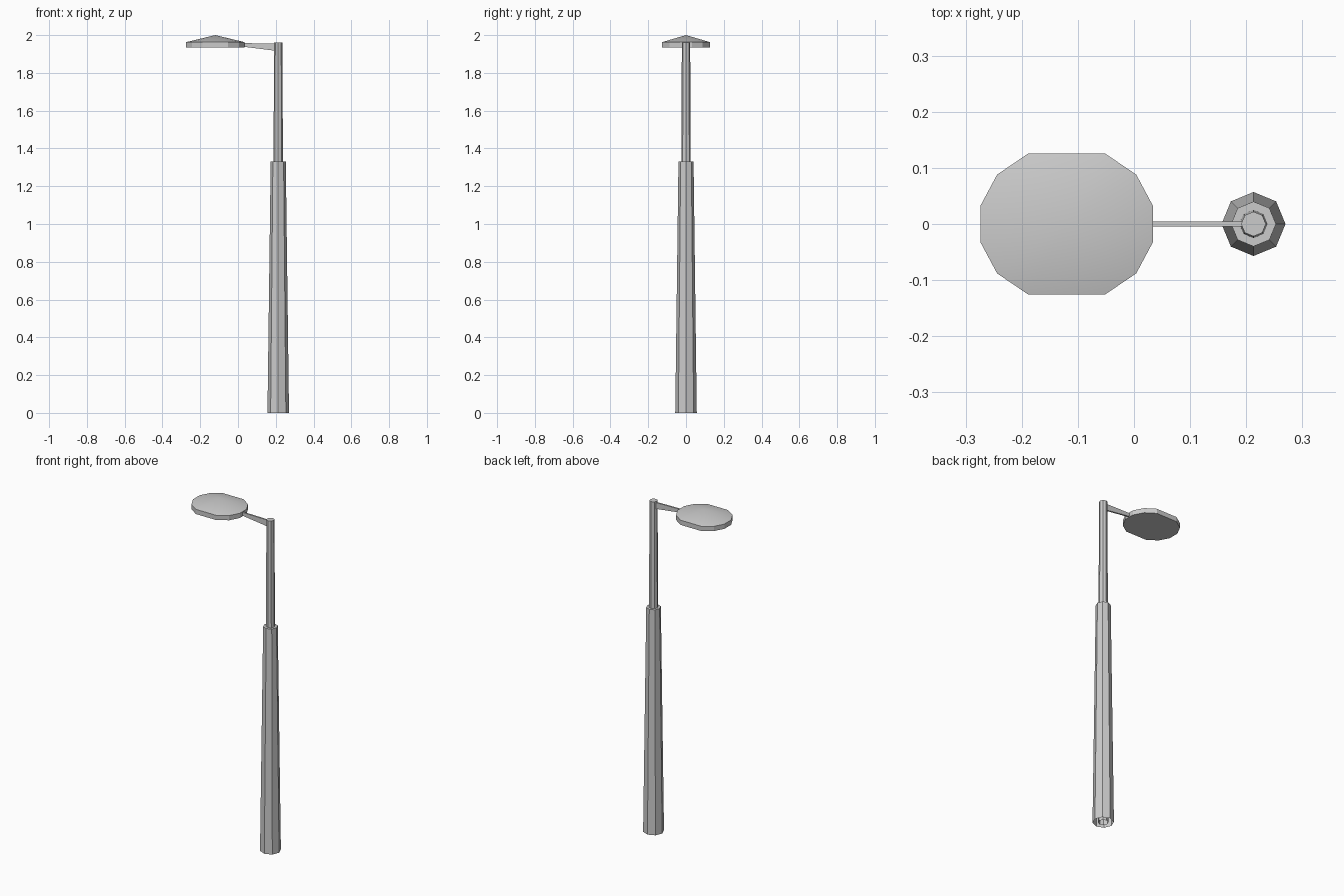
import bpy
import bmesh
import math

if "Cube" in bpy.data.objects:
    bpy.data.objects.remove(bpy.data.objects["Cube"])

grey = bpy.data.materials.new("light grey metal")
grey.diffuse_color = (0.6, 0.6, 0.6, 1)
grey.use_nodes = True
grey.node_tree.nodes["Principled BSDF"].inputs["Base Color"].default_value = grey.diffuse_color

POLE_X = 0.213
LAMP_X = -0.12


def make(name, bm):
    bmesh.ops.remove_doubles(bm, verts=bm.verts, dist=1e-5)
    bmesh.ops.recalc_face_normals(bm, faces=bm.faces)
    mesh = bpy.data.meshes.new(name)
    bm.to_mesh(mesh)
    bm.free()
    mesh.materials.append(grey)
    obj = bpy.data.objects.new(name, mesh)
    bpy.context.collection.objects.link(obj)
    return obj


def bridge(bm, a, b):
    n = len(a)
    for i in range(n):
        j = (i + 1) % n
        bm.faces.new((a[i], a[j], b[j], b[i]))


def octagonal_pole(name, profile, cap):
    """Stack of eight-sided rings (radius, height), open at the bottom."""
    bm = bmesh.new()
    rings = [[bm.verts.new((POLE_X + r * math.cos(k * math.pi / 4),
                            r * math.sin(k * math.pi / 4), z))
              for k in range(8)] for r, z in profile]
    for a, b in zip(rings, rings[1:]):
        bridge(bm, a, b)
    if cap:
        bm.faces.new(rings[-1])
    return make(name, bm)


# Wide lower sleeve with a flat shoulder, and the thin pole inside it
octagonal_pole("lower_pole", [(0.057, 0), (0.040, 1.33), (0.025, 1.33)], False)
octagonal_pole("upper_pole", [(0.028, 0), (0.025, 1.33), (0.022, 1.962)], True)

# Tapered bracket arm, deeper at the pole
bm = bmesh.new()
side = [(0.0, 1.942), (POLE_X - 0.012, 1.917),
        (POLE_X - 0.012, 1.955), (0.0, 1.958)]
front = [bm.verts.new((x, -0.0045, z)) for x, z in side]
back = [bm.verts.new((x, 0.0045, z)) for x, z in side]
bridge(bm, front, back)
bm.faces.new(front)
bm.faces.new(back)
make("arm", bm)

# Lamp head: twelve-sided outline mirrored from one quarter
quarter = [(0.154, 0.032), (0.124, 0.088), (0.068, 0.126)]
outline = quarter + [(-x, y) for x, y in reversed(quarter)]
outline += [(-x, -y) for x, y in outline]
bm = bmesh.new()
low = [bm.verts.new((LAMP_X + x, y, 1.935)) for x, y in outline]
rim = [bm.verts.new((LAMP_X + x, y, 1.963)) for x, y in outline]
tip = bm.verts.new((LAMP_X, 0, 2.0))
bridge(bm, low, rim)
bm.faces.new(low)
for i in range(len(rim)):
    bm.faces.new((rim[i], rim[(i + 1) % len(rim)], tip))
lamp = make("lamp_head", bm)

# Smooth shallow roof, crisp rim
bpy.ops.object.select_all(action='DESELECT')
lamp.select_set(True)
bpy.context.view_layer.objects.active = lamp
bpy.ops.object.shade_smooth_by_angle(angle=math.radians(22))
